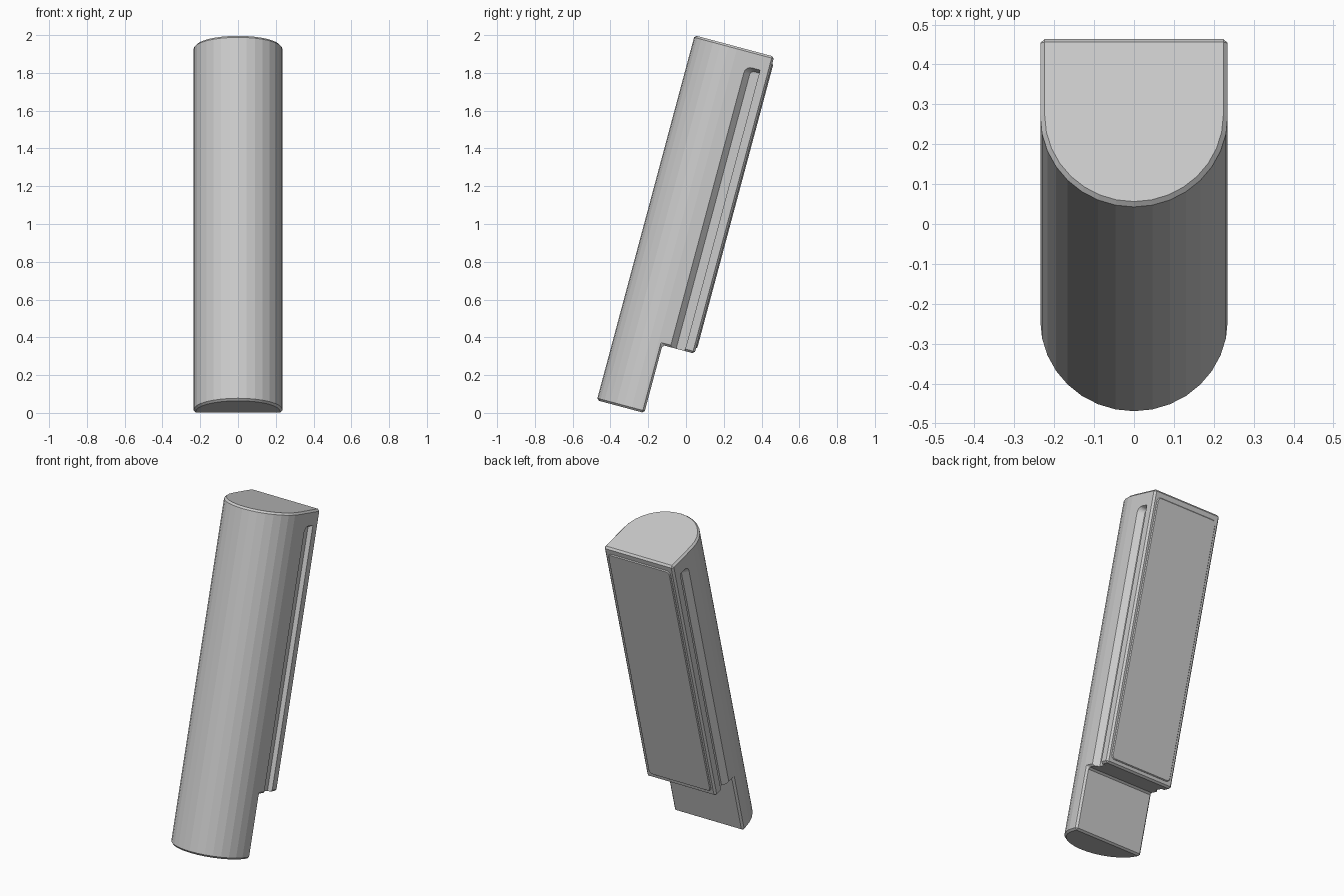
import bpy, bmesh, math
from mathutils import Matrix

if "Cube" in bpy.data.objects:
    bpy.data.objects.remove(bpy.data.objects["Cube"])

HALF, DEPTH, LENGTH = 0.235, 0.436, 2.0
STEP_DEPTH, STEP_Z = 0.26, 0.372
# Everything is modelled upright, then leaned back 15 degrees
LEAN = Matrix.Translation((0, -0.472, 0.067)) @ Matrix.Rotation(math.radians(-15), 4, 'X')

grey = bpy.data.materials.new("light_grey")
grey.diffuse_color = (0.6, 0.6, 0.6, 1)
grey.use_nodes = True
grey.node_tree.nodes["Principled BSDF"].inputs["Base Color"].default_value = grey.diffuse_color


def loft(name, rings, hidden=False):
    """Closed solid through rings that have equal point counts."""
    bm = bmesh.new()
    loops = [[bm.verts.new(p) for p in ring] for ring in rings]
    n = len(loops[0])
    for a, b in zip(loops, loops[1:]):
        for i in range(n):
            j = (i + 1) % n
            bm.faces.new((a[i], a[j], b[j], b[i]))
    bm.faces.new(loops[0])
    bm.faces.new(loops[-1])
    bmesh.ops.recalc_face_normals(bm, faces=bm.faces)
    mesh = bpy.data.meshes.new(name)
    bm.to_mesh(mesh)
    bm.free()
    mesh.materials.append(grey)
    ob = bpy.data.objects.new(name, mesh)
    bpy.context.collection.objects.link(ob)
    ob.matrix_world = LEAN
    ob.hide_render = hidden
    if hidden:
        ob.display_type = 'WIRE'
        ob.hide_set(True)
    return ob


def cut(ob, cutter):
    m = ob.modifiers.new(cutter.name, 'BOOLEAN')
    m.operation = 'DIFFERENCE'
    m.solver = 'EXACT'
    m.object = cutter


def rounded(x0, x1, z0, z1, r, y):
    pts = []
    for cx, cz, a0 in ((x1 - r, z1 - r, 0), (x0 + r, z1 - r, 90),
                       (x0 + r, z0 + r, 180), (x1 - r, z0 + r, 270)):
        for k in range(5):
            a = math.radians(a0 + k * 22.5)
            pts.append((cx + r * math.cos(a), y, cz + r * math.sin(a)))
    return pts


# Body: half-round front, square back
arc = [(-HALF * math.cos(math.pi * k / 16), HALF - HALF * math.sin(math.pi * k / 16))
       for k in range(17)]
section = arc + [(HALF, DEPTH), (-HALF, DEPTH)]
body = loft("body", [[(x, y, z) for x, y in section] for z in (0, LENGTH)])

# Step cut out of the lower back
step = loft("step_cutter", [[(x, STEP_DEPTH, -0.2), (x, 0.7, -0.2),
                             (x, 0.7, STEP_Z), (x, STEP_DEPTH, STEP_Z)]
                            for x in (-0.4, 0.4)], True)
cut(body, step)
bevel = body.modifiers.new("edge_chamfer", 'BEVEL')
bevel.width = 0.011
bevel.segments = 1
bevel.limit_method = 'ANGLE'
bevel.angle_limit = math.radians(35)


# Side grooves: sloped front wall, rounded top, open at the step
def groove_outline(x, y0, top, r):
    pts = [(x, y0, 0.25)]
    for k in range(6):
        a = math.pi - k * math.pi / 10
        pts.append((x, y0 + r + r * math.cos(a), top - r + r * math.sin(a)))
    return pts + [(x, 0.382, top), (x, 0.382, 0.25)]


for side, label in ((1, "right"), (-1, "left")):
    rings = [groove_outline(side * x, y0, top, r) for x, y0, top, r in
             ((0.30, 0.303, 1.912, 0.035), (HALF, 0.303, 1.912, 0.035),
              (HALF - 0.03, 0.335, 1.895, 0.02))]
    cut(body, loft(label + "_groove_cutter", rings, True))

# Slightly raised back panel with rounded corners
W = HALF - 0.024
loft("back_panel", [
    rounded(-W, W, STEP_Z + 0.03, LENGTH - 0.04, 0.025, DEPTH - 0.01),
    rounded(-W, W, STEP_Z + 0.03, LENGTH - 0.04, 0.025, DEPTH + 0.001),
    rounded(-W + 0.005, W - 0.005, STEP_Z + 0.035, LENGTH - 0.045, 0.02, DEPTH + 0.006)])
